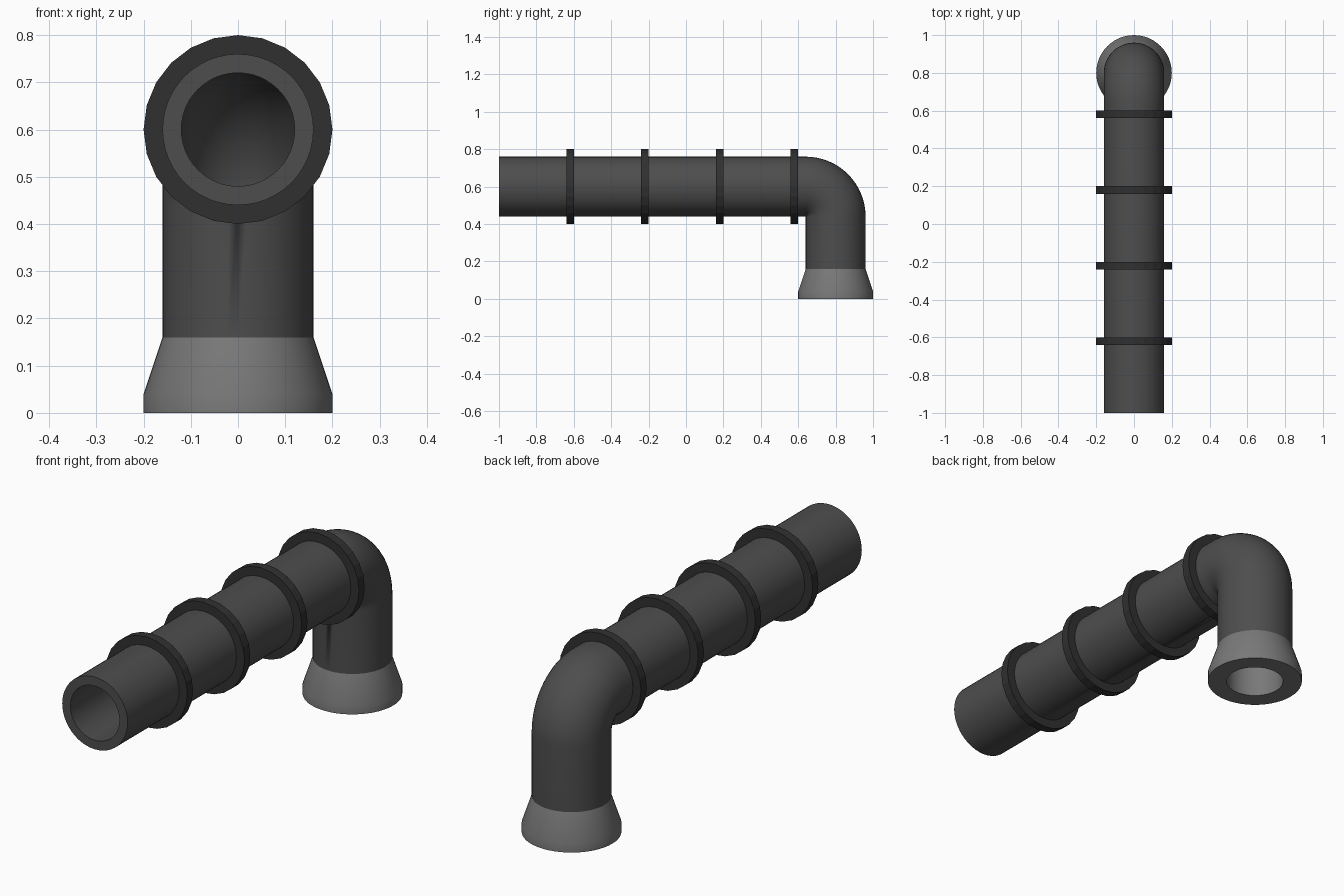
import bpy, bmesh, math
from mathutils import Vector

if "Cube" in bpy.data.objects:
    bpy.data.objects.remove(bpy.data.objects["Cube"])

R_OUT, R_IN, R_RING = 0.16, 0.12, 0.20
AXIS_Z, DROP_Y, COLLAR_Z = 0.60, 0.80, 0.16
BEND = 0.16


def material(name, grey):
    mat = bpy.data.materials.new(name)
    mat.diffuse_color = (grey, grey, grey, 1)
    mat.use_nodes = True
    mat.node_tree.nodes["Principled BSDF"].inputs["Base Color"].default_value = mat.diffuse_color
    return mat


def sweep(name, stations, sides, mat, closed=False, smooth=True):
    """Skin circles given as (centre, radius, tilt); tilt 0 faces y, 90 deg faces down."""
    bm = bmesh.new()
    rings = []
    for c, r, tilt in stations:
        up = Vector((0, math.sin(tilt), math.cos(tilt)))
        rings.append([bm.verts.new(Vector(c) + r * (
            Vector((math.cos(a), 0, 0)) + up * math.sin(a)))
            for a in (2 * math.pi * i / sides for i in range(sides))])
    pairs = list(zip(rings, rings[1:]))
    if closed:
        pairs.append((rings[-1], rings[0]))
    for a, b in pairs:
        for i in range(sides):
            j = (i + 1) % sides
            bm.faces.new((a[i], a[j], b[j], b[i]))
    bmesh.ops.remove_doubles(bm, verts=bm.verts, dist=1e-5)
    bmesh.ops.recalc_face_normals(bm, faces=bm.faces)
    me = bpy.data.meshes.new(name)
    bm.to_mesh(me)
    bm.free()
    me.materials.append(mat)
    ob = bpy.data.objects.new(name, me)
    bpy.context.collection.objects.link(ob)
    if smooth:
        bpy.ops.object.select_all(action='DESELECT')
        ob.select_set(True)
        bpy.context.view_layer.objects.active = ob
        bpy.ops.object.shade_smooth_by_angle(angle=math.radians(30))
    return ob


dark = material("dark_grey", 0.075)
black = material("near_black", 0.03)
light = material("mid_grey", 0.19)

# Hollow pipe: straight run, tight elbow, drop to the collar
path = [((0, -1, AXIS_Z), 0)]
for i in range(17):
    t = math.pi / 2 * i / 16
    path.append(((0, DROP_Y - BEND + BEND * math.sin(t),
                  AXIS_Z - BEND + BEND * math.cos(t)), t))
path.append(((0, DROP_Y, COLLAR_Z), math.pi / 2))
outer = [(c, R_OUT, t) for c, t in path]
inner = [(c, R_IN, t) for c, t in path]
sweep("pipe", outer[::-1] + inner, 48, dark, closed=True)

# Flared collar at the foot
profile = [(R_OUT, COLLAR_Z), (R_RING, 0.04), (R_RING, 0), (R_IN, 0), (R_IN, COLLAR_Z)]
sweep("collar", [((0, DROP_Y, z), r, math.pi / 2) for r, z in profile],
      48, light, closed=True)

# Faceted bands along the straight run
for n in range(4):
    y = -0.62 + 0.4 * n
    section = [(R_OUT - 0.005, -0.02), (R_RING, -0.02), (R_RING, 0.02), (R_OUT - 0.005, 0.02)]
    sweep(f"band_{n + 1}", [((0, y + d, AXIS_Z), r, 0) for r, d in section],
          24, black, closed=True, smooth=False)
